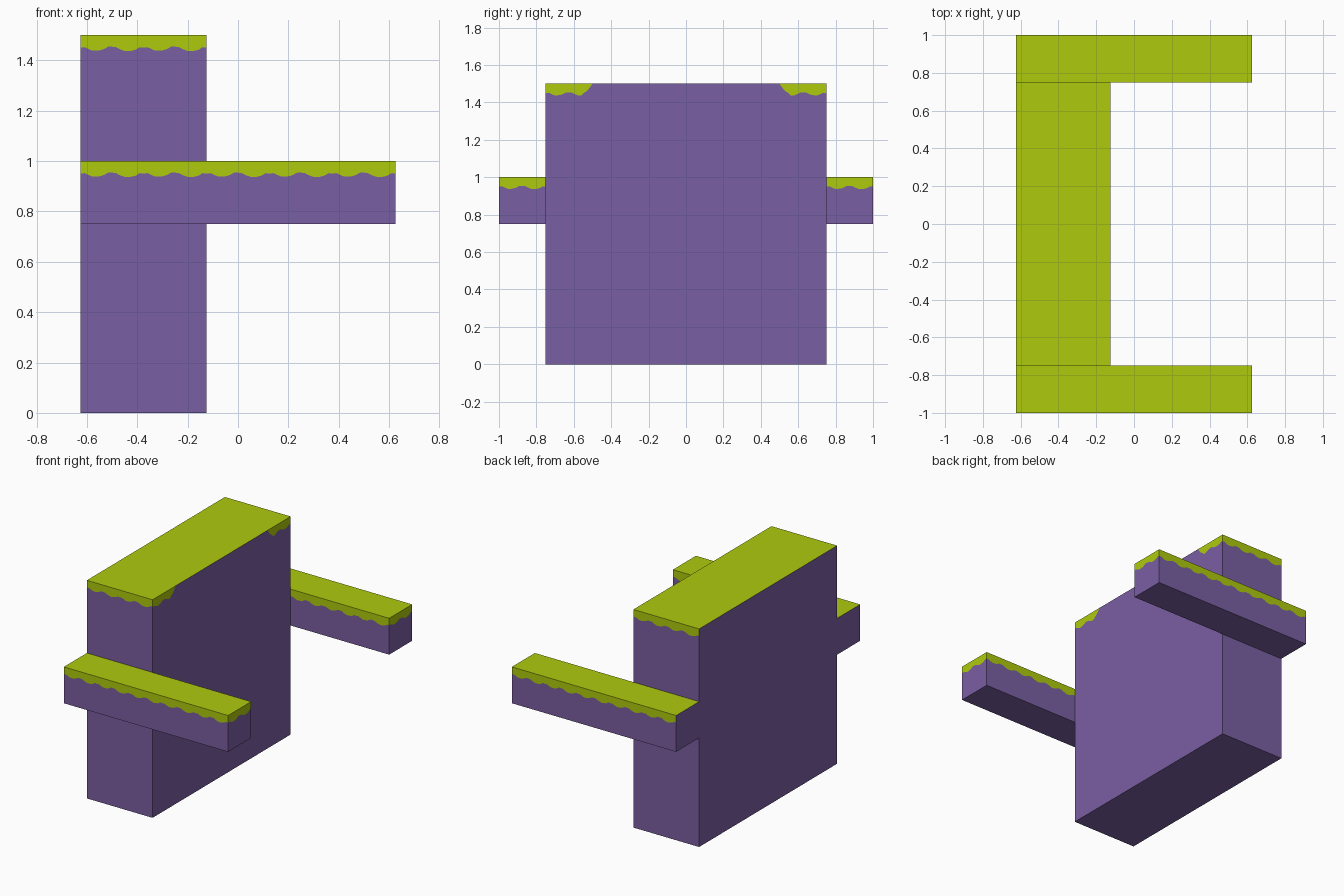
import bpy
import bmesh
from mathutils import Vector

if "Cube" in bpy.data.objects:
    bpy.data.objects.remove(bpy.data.objects["Cube"])


def material(name, rgb):
    m = bpy.data.materials.new(name)
    m.diffuse_color = (*rgb, 1.0)
    m.use_nodes = True
    m.node_tree.nodes["Principled BSDF"].inputs["Base Color"].default_value = m.diffuse_color
    return m


PURPLE = material("purple earth", (0.195, 0.114, 0.366))
GREEN = material("lime grass", (0.423, 0.591, 0.004))

# Grass overhang depth, repeating every 0.25 units
DRIP = [.050, .048, .055, .062, .062, .060, .055, .046,
        .046, .048, .056, .062, .064, .062, .058, .048]
STEP = 0.25 / len(DRIP)


def full_drip(i, n):
    return DRIP[i % len(DRIP)]


def corner_drip(i, n):
    # grass only on the outer quarter unit, rounding up to the top edge
    k = min(i, n - i)
    if k >= 16:
        return 0.0
    return min(DRIP[k], (0.022, 0.04, 0.05)[15 - k] if k > 12 else 1)


def block(name, lo, hi, right_drip):
    """Box with a grass top and a ragged grass fringe on its sides."""
    bm = bmesh.new()
    x0, y0, z0 = lo
    x1, y1, z1 = hi

    def face(points, mat):
        f = bm.faces.new([bm.verts.new(p) for p in points])
        f.material_index = mat

    def side(a, b, drip):
        a, b = Vector(a), Vector(b)
        n = round((b - a).length / STEP) if drip else 1
        for i in range(n):
            p, q = a.lerp(b, i / n), a.lerp(b, (i + 1) / n)
            dp = drip(i, n) if drip else 0
            dq = drip(i + 1, n) if drip else 0
            face([(p.x, p.y, z0), (q.x, q.y, z0),
                  (q.x, q.y, z1 - dq), (p.x, p.y, z1 - dp)], 0)
            if dp or dq:
                pts = [(p.x, p.y, z1 - dp), (q.x, q.y, z1 - dq)]
                if dq:
                    pts.append((q.x, q.y, z1))
                if dp:
                    pts.append((p.x, p.y, z1))
                face(pts, 1)

    side((x0, y0), (x1, y0), full_drip)      # front
    side((x1, y0), (x1, y1), right_drip)     # right
    side((x1, y1), (x0, y1), full_drip)      # back
    side((x0, y1), (x0, y0), None)           # left stays plain
    face([(x0, y0, z1), (x1, y0, z1), (x1, y1, z1), (x0, y1, z1)], 1)
    face([(x0, y1, z0), (x1, y1, z0), (x1, y0, z0), (x0, y0, z0)], 0)

    bmesh.ops.remove_doubles(bm, verts=bm.verts, dist=1e-5)
    me = bpy.data.meshes.new(name)
    bm.to_mesh(me)
    bm.free()
    me.materials.append(PURPLE)
    me.materials.append(GREEN)
    ob = bpy.data.objects.new(name, me)
    bpy.context.collection.objects.link(ob)
    return ob


# Main wall block
block("wall_block", (-0.625, -0.75, 0), (-0.125, 0.75, 1.5), corner_drip)

# Side ledges, one on each end of the wall
for label, y in (("front_ledge", -1.0), ("back_ledge", 0.75)):
    block(label, (-0.625, y, 0.75), (0.625, y + 0.25, 1.0), full_drip)
